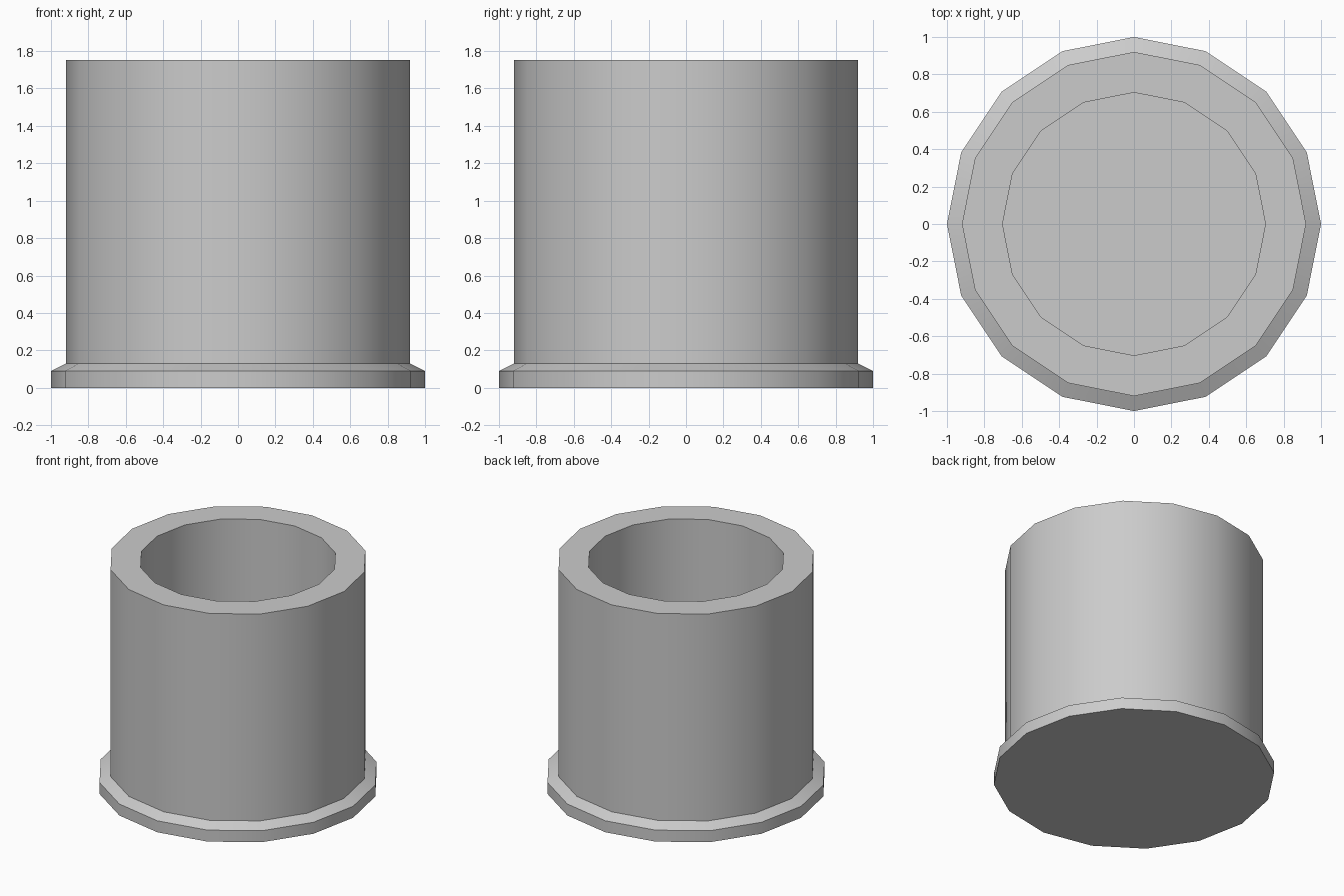
import bpy, bmesh
from math import cos, sin, pi, radians

if "Cube" in bpy.data.objects:
    bpy.data.objects.remove(bpy.data.objects["Cube"])

SIDES = 16

# Cup profile (radius, height): base flange, chamfer, outer wall, rim, bore, floor
PROFILE = [(1.0, 0.0), (1.0, 0.09), (0.92, 0.13), (0.92, 1.753),
           (0.703, 1.753), (0.703, 0.13)]


def lathe(name, profile, sides):
    bm = bmesh.new()
    rings = [[bm.verts.new((r * cos(2 * pi * i / sides), r * sin(2 * pi * i / sides), z))
              for i in range(sides)] for r, z in profile]
    for a, b in zip(rings, rings[1:]):
        for i in range(sides):
            j = (i + 1) % sides
            bm.faces.new((a[i], a[j], b[j], b[i]))
    # Underside and inner floor
    bm.faces.new(rings[0][::-1])
    bm.faces.new(rings[-1])
    bmesh.ops.recalc_face_normals(bm, faces=bm.faces[:])
    mesh = bpy.data.meshes.new(name)
    bm.to_mesh(mesh)
    bm.free()
    obj = bpy.data.objects.new(name, mesh)
    bpy.context.collection.objects.link(obj)
    return obj


# Flanged cup, smooth around the walls and sharp at the rims
cup = lathe("flanged_cup", PROFILE, SIDES)
bpy.context.view_layer.objects.active = cup
cup.select_set(True)
bpy.ops.object.shade_smooth_by_angle(angle=radians(30))
